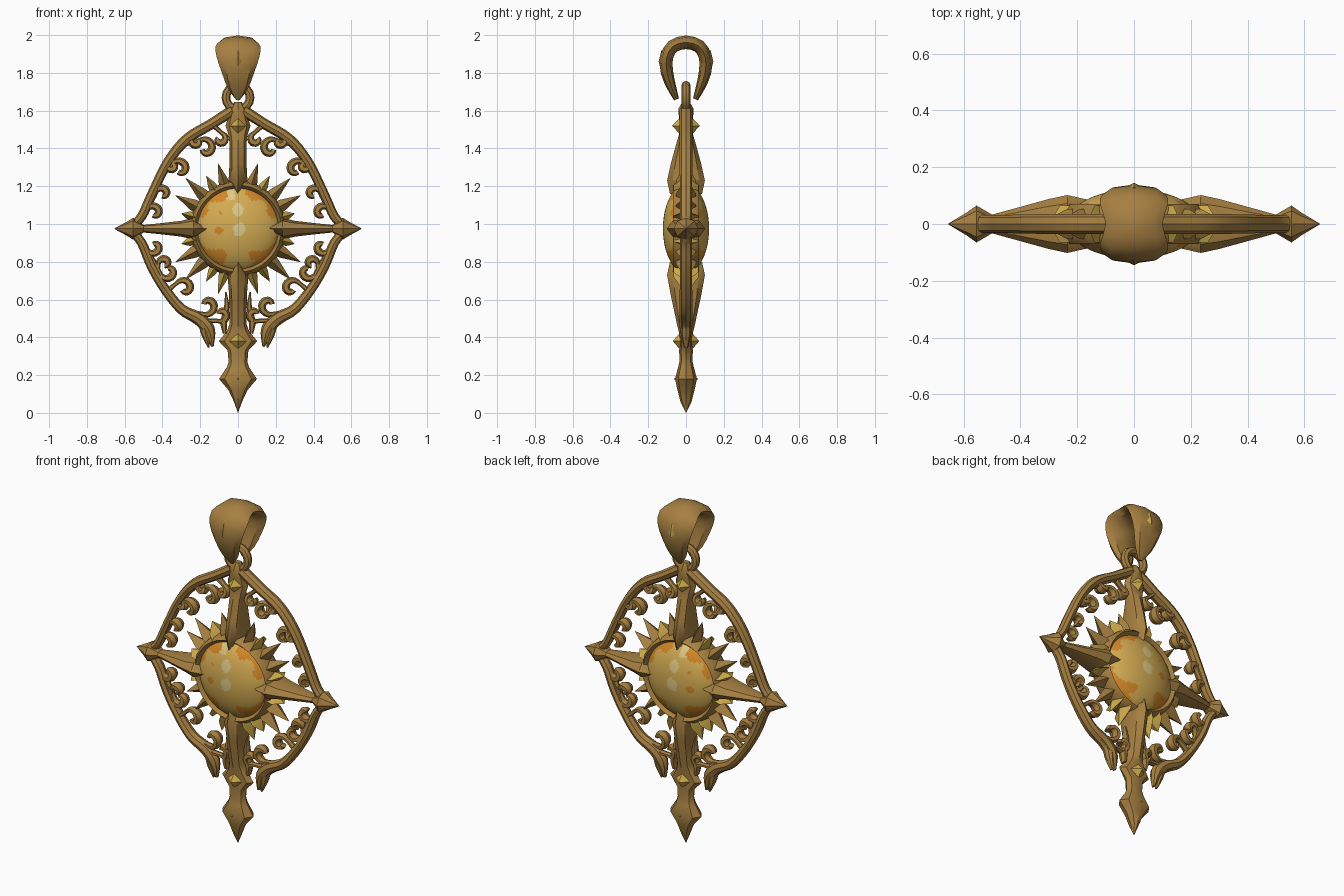
import bpy, bmesh, math
from mathutils import Vector

if "Cube" in bpy.data.objects:
    bpy.data.objects.remove(bpy.data.objects["Cube"])


def material(name, rgb):
    m = bpy.data.materials.new(name)
    m.diffuse_color = (*rgb, 1)
    m.use_nodes = True
    m.node_tree.nodes["Principled BSDF"].inputs["Base Color"].default_value = m.diffuse_color
    return m


BRONZE = material("bronze", (0.385, 0.215, 0.053))
GOLD = material("gold", (0.62, 0.41, 0.07))
AMBER = material("amber", (0.66, 0.41, 0.085))
ORANGE = material("orange_amber", (0.64, 0.24, 0.02))
PALE = material("pale_amber", (0.72, 0.58, 0.24))


def finish(bm, name, mats):
    bmesh.ops.recalc_face_normals(bm, faces=bm.faces)
    me = bpy.data.meshes.new(name)
    bm.to_mesh(me)
    bm.free()
    for m in mats:
        me.materials.append(m)
    ob = bpy.data.objects.new(name, me)
    bpy.context.collection.objects.link(ob)
    return ob


def tube(name, stations, mat=BRONZE, sides=8, closed=False, swap=False, y0=0.0):
    """Sweep an elliptical section along (x, z, half width, half depth) stations."""
    bm = bmesh.new()
    rings, n = [], len(stations)
    for i, (x, z, r, d) in enumerate(stations):
        a = stations[(i - 1) % n if closed else max(i - 1, 0)]
        b = stations[(i + 1) % n if closed else min(i + 1, n - 1)]
        t = Vector((b[0] - a[0], b[1] - a[1])).normalized()
        ring = []
        for k in range(sides):
            c, s = math.cos(2 * math.pi * k / sides), math.sin(2 * math.pi * k / sides)
            p = (x - t.y * r * c, y0 + d * s, z + t.x * r * c)
            ring.append(bm.verts.new((p[1], p[0], p[2]) if swap else p))
        rings.append(ring)
    for i in range(n if closed else n - 1):
        A, B = rings[i], rings[(i + 1) % n]
        for k in range(sides):
            j = (k + 1) % sides
            bm.faces.new((A[k], A[j], B[j], B[k]))
    if not closed:
        bm.faces.new(rings[0])
        bm.faces.new(rings[-1])
    return finish(bm, name, [mat])


def smooth(pts, steps=4):
    """Catmull-Rom interpolation of stations."""
    out = []
    for i in range(len(pts) - 1):
        q = [Vector(pts[max(0, min(len(pts) - 1, i + k))]) for k in (-1, 0, 1, 2)]
        for s in range(steps):
            t = s / steps
            out.append(tuple(0.5 * (2 * q[1] + (q[2] - q[0]) * t
                       + (2 * q[0] - 5 * q[1] + 4 * q[2] - q[3]) * t * t
                       + (3 * q[1] - q[0] - 3 * q[2] + q[3]) * t ** 3)))
    return out + [pts[-1]]


def flip(pts, s):
    return [(s * p[0],) + tuple(p[1:]) for p in pts]


def stud(name, x, z, w, h, d, y0=0.0, mat=GOLD):
    tube(name, [(x, z - h, .001, .001), (x, z, w, d), (x, z + h, .001, .001)],
         mat, 4, y0=y0)


def circle(cz, R, r, d, n):
    return [(R * math.cos(2 * math.pi * i / n), cz + R * math.sin(2 * math.pi * i / n), r, d)
            for i in range(n)]


CZ = 0.975

# amber cabochon, domed front and back, coloured in patches
bm = bmesh.new()
bmesh.ops.create_uvsphere(bm, u_segments=64, v_segments=56, radius=1)
for v in bm.verts:
    x, y, z = v.co
    v.co = (x * 0.235, z * 0.122, CZ + y * 0.235)
for f in bm.faces:
    c = f.calc_center_median()
    x, z = c.x, c.z - CZ
    wobble = 0.0035 * math.sin(45 * x + 2) + 0.0035 * math.sin(60 * z)
    if abs(x * z) > 0.0135 + wobble or (x + .1) ** 2 + (z + .01) ** 2 < .0004:
        f.material_index = 1
    elif any((x - a) ** 2 / .0009 + (z - b) ** 2 / .0014 < 1
             for a, b in ((0, .1), (.005, -.005), (-.04, .19))):
        f.material_index = 2
finish(bm, "amber_gem", [AMBER, ORANGE, PALE])
tube("gem_rim", circle(CZ, 0.23, 0.024, 0.07, 36), closed=True)

# sun rays around the rim, bronze alternating with gold
for q in range(4):
    sx, sz = (1, -1)[q % 2], (1, -1)[q // 2]
    for deg, tip, w, m in ((73, .36, .03, BRONZE if sz > 0 else GOLD), (59, .325, .026, GOLD),
                           (44, .385, .036, BRONZE), (28, .375, .036, BRONZE),
                           (15, .31, .026, GOLD)):
        c, s = sx * math.cos(math.radians(deg)), sz * math.sin(math.radians(deg))
        d = .065 if m == GOLD else .052
        tube("sun_ray", [(c * r, CZ + s * r, a, b) for r, a, b in
                         ((.23, w, d), (.27, w * .85, d), (tip, .001, .001))], m, 4)

# upper and lower stems of the cross
tube("upper_arm", [(0, z, r, d) for z, r, d in (
    (1.16, .003, .085), (1.23, .05, .1), (1.32, .045, .08), (1.43, .045, .05), (1.47, .05, .038),
    (1.52, .066, .034), (1.57, .05, .038), (1.61, .045, .04), (1.645, .02, .02))])
tube("lower_arm", [(0, z, r, d) for z, r, d in (
    (.80, .003, .085), (.73, .055, .1), (.62, .047, .08), (.47, .045, .048), (.43, .06, .038),
    (.38, .102, .034), (.33, .055, .036), (.27, .05, .035), (.24, .06, .042), (.18, .1, .058),
    (.12, .05, .045), (.06, .022, .03), (.002, .001, .001))])
stud("upper_stud", 0, 1.52, .062, .075, .075)
stud("lower_stud", 0, .38, .075, .08, .07)
stud("tip_stud", 0, .18, .035, .04, .066, mat=PALE)

# bail loop seen from the side, its diamonds and the link ring
half = [(.05, 1.66, .014, .012), (.075, 1.72, .024, .055), (.1, 1.8, .033, .085),
        (.103, 1.88, .034, .112), (.07, 1.94, .035, .12)]
tube("bail", smooth(half + [(0, 1.962, .036, .1)] + flip(half[::-1], -1), 2), swap=True)
for s in (1, -1):
    stud("bail_stud", 0, 1.86, .035, .06, .016, y0=s * .129, mat=BRONZE if s < 0 else GOLD)
tube("link_ring", circle(1.67, .064, .023, .024, 16), closed=True)

upper = [(.03, 1.60, .03, .035), (.14, 1.53, .028, .035), (.27, 1.45, .028, .035),
         (.37, 1.33, .026, .034), (.455, 1.16, .025, .032), (.51, 1.04, .025, .032),
         (.57, .98, .02, .03)]
lower = [(.57, .97, .02, .03), (.51, .90, .025, .032), (.46, .78, .025, .032),
         (.39, .66, .026, .033), (.30, .55, .028, .035), (.21, .50, .034, .035),
         (.155, .44, .034, .032), (.135, .35, .006, .012)]
barb = [(.26, .515, .02, .025), (.19, .47, .025, .028), (.17, .41, .022, .025), (.155, .345, .004, .01)]

# scrolls: frame start x, z, spiral centre x, z, radius, turn direction
scrolls = [(.14, 1.53, .095, 1.45, .035, 1), (.29, 1.42, .175, 1.40, .055, 1),
           (.20, 1.50, .22, 1.44, .035, -1), (.43, 1.22, .31, 1.29, .055, 1),
           (.36, 1.35, .35, 1.31, .03, -1), (.50, 1.04, .40, 1.16, .04, 1),
           (.53, 1.0, .445, 1.06, .045, 1), (.53, .95, .445, .88, .045, -1),
           (.49, .88, .37, .75, .05, -1), (.43, .71, .39, .79, .035, 1),
           (.38, .64, .285, .66, .05, 1), (.29, .54, .165, .57, .055, -1),
           (.21, .49, .09, .52, .04, -1)]


def scroll(x, z, cx, cz, R, turn):
    a0 = math.atan2(z - cz, x - cx) + turn * 0.7
    pts = [(x, z, .014, .025)]
    for i in range(8):
        t = i / 7
        r, a = R * (1 - .72 * t), a0 + turn * 5.0 * t
        w = .013 + .012 * math.sin(math.pi * min(1, t * 1.1) * .9)
        pts.append((cx + r * math.cos(a), cz + r * math.sin(a), w * .85, w * 1.4))
    return smooth(pts, 2)


# everything that repeats left and right
for s, side in ((1, "right"), (-1, "left")):
    tube(side + "_arm", flip([(.16, CZ, .003, .085), (.235, CZ, .058, .102), (.30, CZ, .042, .088),
                              (.42, CZ, .028, .055), (.50, CZ, .02, .033), (.555, CZ, .058, .065),
                              (.59, CZ, .036, .04), (.655, CZ, .001, .001)], s))
    tube(side + "_upper_frame", smooth(flip(upper, s)))
    tube(side + "_lower_frame", smooth(flip(lower, s)))
    tube(side + "_frame_barb", smooth(flip(barb, s)))
    for sc in scrolls:
        tube(side + "_scroll", flip(scroll(*sc), s), sides=6)
    # slim leaf hugging the lower stem
    tube(side + "_stem_leaf", smooth(flip([(.065, .64, .004, .01), (.06, .56, .014, .025),
                                           (.075, .48, .018, .028), (.07, .42, .01, .02)], s)), sides=6)

bpy.ops.object.select_all(action='SELECT')
bpy.context.view_layer.objects.active = bpy.data.objects["amber_gem"]
bpy.ops.object.shade_smooth_by_angle(angle=math.radians(32))
